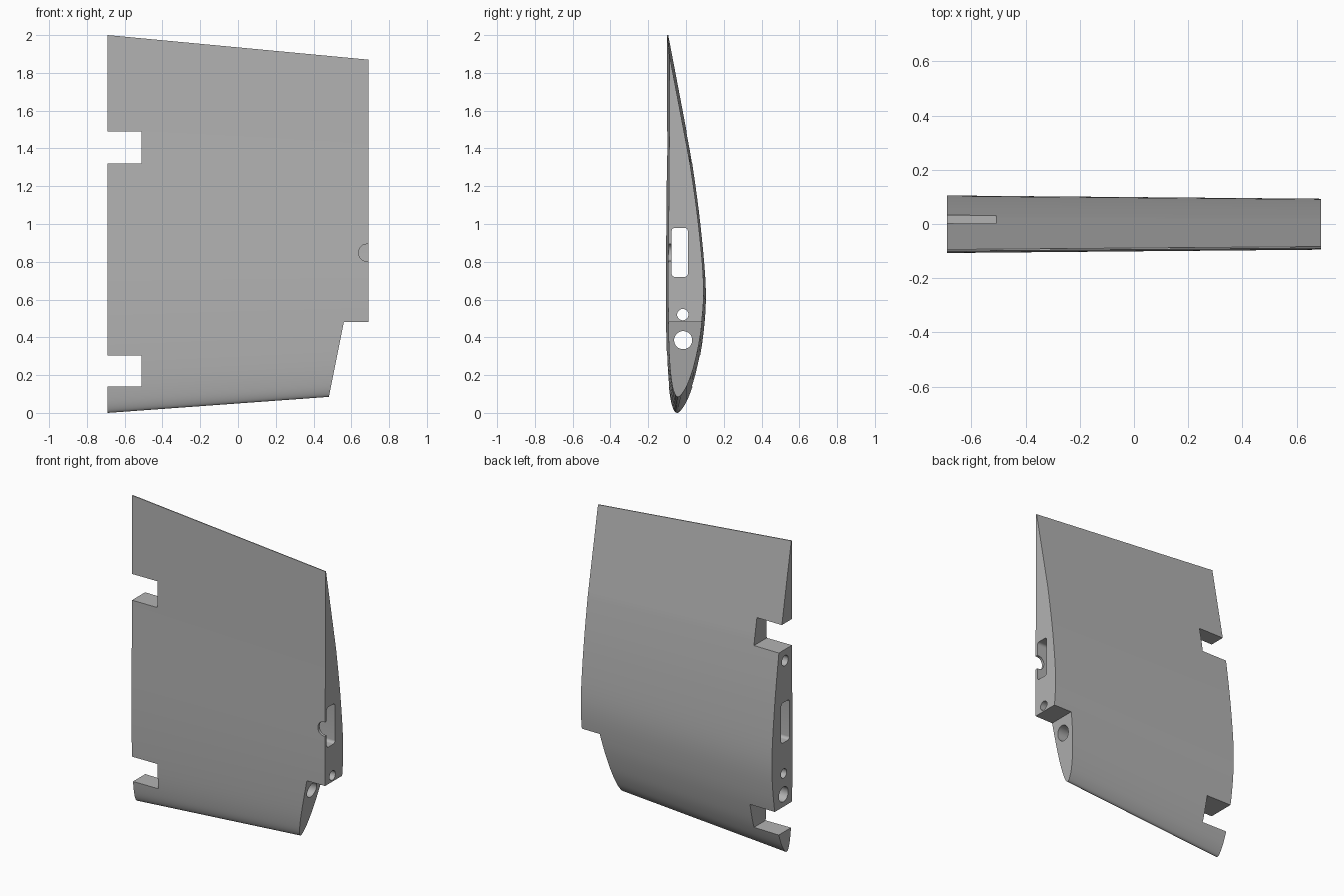
import bpy, bmesh, math
from mathutils import Vector

cube = bpy.data.objects.get("Cube")
if cube:
    bpy.data.objects.remove(cube, do_unlink=True)

grey = bpy.data.materials.new("plain_grey")
grey.use_nodes = True
grey.diffuse_color = (0.45, 0.45, 0.45, 1)
grey.node_tree.nodes["Principled BSDF"].inputs["Base Color"].default_value = (0.45, 0.45, 0.45, 1)

HALF = 0.69      # half span along x
TAPER = 0.885    # tip chord relative to root chord
TIP_RISE = 0.1   # leading edge height at the tip


def smooth_path(pts, steps=5):
    """Catmull-Rom curve through the points."""
    p = [Vector(q) for q in pts]
    p = [2 * p[0] - p[1]] + p + [2 * p[-1] - p[-2]]
    out = []
    for i in range(1, len(p) - 2):
        a, b, c, d = p[i - 1:i + 3]
        for k in range(steps):
            t = k / steps
            out.append(0.5 * (2 * b + (c - a) * t + (2 * a - 5 * b + 4 * c - d) * t * t
                              + (3 * b - a - 3 * c + d) * t ** 3))
    return out + [p[-2]]


# Aerofoil section (y, z): flat front, over the nose, curved back
SECTION = smooth_path([
    (-0.1, 2), (-0.1, 1.5), (-0.104, 1), (-0.107, 0.65), (-0.104, 0.4), (-0.096, 0.2),
    (-0.083, 0.08), (-0.067, 0.02), (-0.047, 0), (-0.022, 0.02), (0.012, 0.08),
    (0.052, 0.2), (0.09, 0.4), (0.105, 0.65), (0.076, 1), (0.033, 1.32),
    (0.003, 1.49), (-0.094, 2)])


def inset(pts, d):
    """Move each point inwards along its normal."""
    out = []
    for i, p in enumerate(pts):
        t = (pts[min(i + 1, len(pts) - 1)] - pts[max(i - 1, 0)]).normalized()
        out.append(p + Vector((-t.y, t.x)) * d)
    return out


def loft(name, first, second):
    """Solid between two matching rings of 3D points."""
    bm = bmesh.new()
    a = [bm.verts.new(v) for v in first]
    b = [bm.verts.new(v) for v in second]
    bm.faces.new(a)
    bm.faces.new(b[::-1])
    for i in range(len(a)):
        j = (i + 1) % len(a)
        bm.faces.new((a[i], b[i], b[j], a[j]))
    bmesh.ops.recalc_face_normals(bm, faces=bm.faces)
    me = bpy.data.meshes.new(name)
    bm.to_mesh(me)
    bm.free()
    me.materials.append(grey)
    ob = bpy.data.objects.new(name, me)
    bpy.context.collection.objects.link(ob)
    return ob


def wing(name, pts):
    return loft(name, [(-HALF, p.x, p.y) for p in pts],
                [(HALF, p.x * TAPER, TIP_RISE + p.y * TAPER) for p in pts])


def prism_y(name, xz, y0=-0.3, y1=0.3):
    return loft(name, [(x, y0, z) for x, z in xz], [(x, y1, z) for x, z in xz])


def prism_x(name, yz, x0=-1, x1=1):
    return loft(name, [(x0, y, z) for y, z in yz], [(x1, y, z) for y, z in yz])


def rounded(cx, cy, w, h, r, n=8):
    """Rounded rectangle; a circle when r is half of both sizes."""
    pts = []
    for q, (sx, sy) in enumerate(((1, 1), (-1, 1), (-1, -1), (1, -1))):
        for k in range(n + 1):
            a = (q + k / n) * math.pi / 2
            p = (round(cx + sx * (w / 2 - r) + r * math.cos(a), 5),
                 round(cy + sy * (h / 2 - r) + r * math.sin(a), 5))
            if p not in pts:
                pts.append(p)
    return pts


def combine(ob, other, operation):
    mod = ob.modifiers.new("cut", 'BOOLEAN')
    mod.operation = operation
    mod.solver = 'EXACT'
    mod.object = other
    dg = bpy.context.evaluated_depsgraph_get()
    me = bpy.data.meshes.new_from_object(ob.evaluated_get(dg))
    ob.modifiers.clear()
    ob.data = me
    bpy.data.objects.remove(other, do_unlink=True)


# Outer panel with the slanted lower corner removed
panel = wing("wing_panel", SECTION)
combine(panel, prism_y("corner_cut", [(0.8, 0.48), (0.56, 0.48), (0.454, -0.05), (0.8, -0.05)]),
        'DIFFERENCE')

# Recessed plug that stands out of the slanted corner
plug = wing("corner_plug", inset(SECTION, 0.014))
combine(plug, prism_y("plug_limit", [(0.4, 0.52), (0.6, 0.52), (0.6, 0.48), (0.497, -0.05), (0.4, -0.05)]),
        'INTERSECT')
combine(panel, plug, 'UNION')

# Two hinge notches at the root end
for low, high in ((0.14, 0.305), (1.32, 1.49)):
    combine(panel, prism_y("notch_cut", [(-0.8, low), (-0.51, low), (-0.51, high), (-0.8, high)]),
            'DIFFERENCE')

# Spar slot and rod holes running along the span
combine(panel, prism_x("slot_cut", rounded(-0.033, 0.85, 0.086, 0.26, 0.018)), 'DIFFERENCE')
for y, z, r, end in ((-0.017, 0.52, 0.03, 1), (-0.015, 0.385, 0.048, 1), (-0.03, 1.247, 0.033, -0.4)):
    combine(panel, prism_x("rod_cut", rounded(y, z, 2 * r, 2 * r, r), -1, end), 'DIFFERENCE')

# Small rounded opening from the front into the slot at the tip
combine(panel, prism_y("access_cut", rounded(0.74, 0.848, 0.2, 0.09, 0.04), -0.3, -0.04), 'DIFFERENCE')

bpy.ops.object.select_all(action='DESELECT')
panel.select_set(True)
bpy.context.view_layer.objects.active = panel
bpy.ops.object.shade_smooth_by_angle(angle=math.radians(25))
